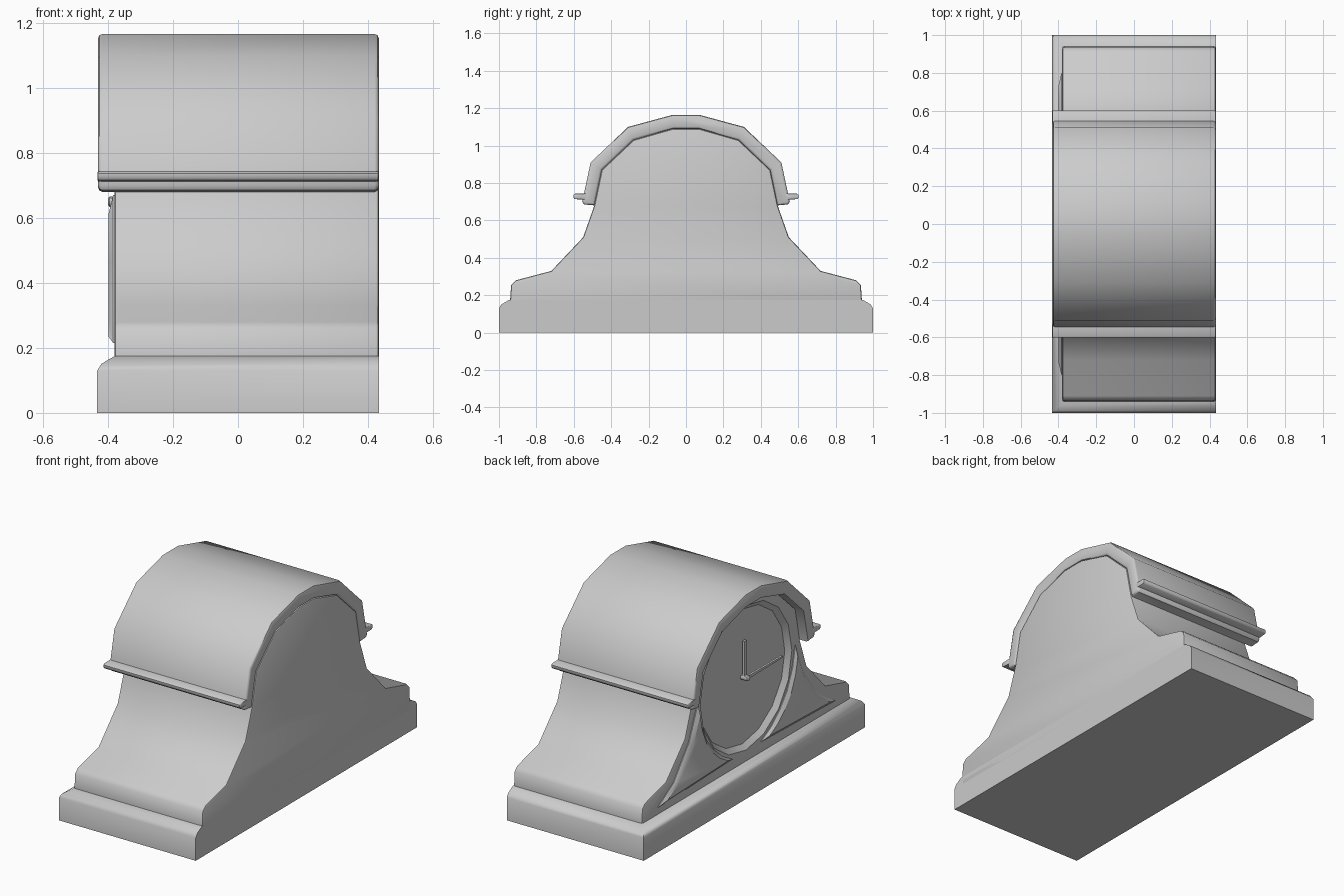
import bpy, bmesh
from math import sin, cos, pi

if "Cube" in bpy.data.objects:
    bpy.data.objects.remove(bpy.data.objects["Cube"])

BACK = 0.433


def loft(name, rings, bevel=0.0, smooth=45):
    """Closed solid through equal-length vertex rings; end-cap rims may be bevelled."""
    bm = bmesh.new()
    rows = [[bm.verts.new(p) for p in ring] for ring in rings]
    for a, b in zip(rows, rows[1:]):
        n = len(a)
        for i in range(n):
            bm.faces.new((a[i], a[(i + 1) % n], b[(i + 1) % n], b[i]))
    caps = [bm.faces.new(rows[0]), bm.faces.new(rows[-1])]
    bmesh.ops.recalc_face_normals(bm, faces=bm.faces[:])
    if bevel:
        rim = list({e for f in caps for e in f.edges})
        bmesh.ops.bevel(bm, geom=rim, offset=bevel, segments=2, profile=0.5,
                        affect='EDGES', clamp_overlap=True)
    mesh = bpy.data.meshes.new(name)
    bm.to_mesh(mesh)
    bm.free()
    ob = bpy.data.objects.new(name, mesh)
    bpy.context.collection.objects.link(ob)
    shade(ob, smooth)
    return ob


def shade(ob, angle):
    bpy.ops.object.select_all(action='DESELECT')
    ob.select_set(True)
    bpy.context.view_layer.objects.active = ob
    bpy.ops.object.shade_smooth_by_angle(angle=angle * pi / 180)


def at_x(profile, x):
    return [(x, y, z) for y, z in profile]


def mirrored(half):
    return half + [(-y, z) for y, z in reversed(half)]


def circle(r, x, n=16, z=0.65):
    return [(x, r * sin(2 * pi * i / n), z + r * cos(2 * pi * i / n)) for i in range(n)]


# Plinth with a stepped, chamfered top, flush at the back
loft("base", [[(-BACK + d, -1 + d, z), (BACK, -1 + d, z), (BACK, 1 - d, z), (-BACK + d, 1 - d, z)]
              for z, d in ((0, 0), (0.13, 0), (0.15, 0.012), (0.165, 0.036), (0.175, 0.055))])

# Bell-shaped case
arch = [(0.49, 0.68), (0.45, 0.87), (0.28, 1.03), (0.07, 1.09)]
case = mirrored([(0.94, 0.12), (0.94, 0.18), (0.935, 0.255), (0.91, 0.28),
                 (0.72, 0.33), (0.55, 0.51)] + arch)
body = loft("case", [at_x(case, -0.38), at_x(case, BACK)], 0.01)

# Round dial recess with sloped rim
cutter = loft("dial_cutter", [circle(0.435, -0.40), circle(0.385, -0.355)])
cutter.hide_render = True
mod = body.modifiers.new("dial_recess", 'BOOLEAN')
mod.operation = 'DIFFERENCE'
mod.solver = 'EXACT'
mod.object = cutter
bpy.context.view_layer.objects.active = body
bpy.ops.object.modifier_apply(modifier=mod.name)
bpy.data.objects.remove(cutter)
shade(body, 40)

# Arched hood with side lips
outer = [(0.07, 1.165), (0.31, 1.10), (0.51, 0.91), (0.545, 0.745), (0.555, 0.70),
         (0.545, 0.685), (0.51, 0.683)]
hood_half = outer[::-1]
hood = mirrored(hood_half) + [(-y, z) for y, z in arch] + arch[::-1]
loft("hood", [at_x(hood, -0.43), at_x(hood, BACK)], 0.012)

# Narrow rails along both hood edges
for s in (1, -1):
    rail = [(s * y, z) for y, z in ((0.53, 0.71), (0.593, 0.714), (0.602, 0.722),
                                    (0.602, 0.737), (0.593, 0.743), (0.53, 0.745))]
    loft("hood_rail", [at_x(rail, -0.432), at_x(rail, BACK)], 0.006)

# Raised corner ornaments beside the dial
corner = [(0.44, 0.67), (0.415, 0.55), (0.365, 0.435), (0.30, 0.355), (0.22, 0.285),
          (0.13, 0.235), (0.80, 0.215), (0.66, 0.30), (0.52, 0.48)]
cy, cz = 0.44, 0.33
for s in (1, -1):
    low = [(s * y, z) for y, z in corner]
    top = [(s * (cy + (y - cy) * 0.82), cz + (z - cz) * 0.82) for y, z in corner]
    loft("corner_ornament", [at_x(low, -0.375), at_x(low, -0.384), at_x(top, -0.399)], smooth=30)

# Hands and hub
hour = [(-0.011, 0.64), (0.011, 0.64), (0.011, 0.86), (-0.011, 0.86)]
minute = [(0.01, 0.641), (0.01, 0.659), (-0.32, 0.655), (-0.32, 0.645)]
loft("hour_hand", [at_x(hour, -0.365), at_x(hour, -0.378)])
loft("minute_hand", [at_x(minute, -0.376), at_x(minute, -0.388)])
loft("hand_hub", [circle(0.016, -0.35, 8), circle(0.016, -0.395, 8), circle(0.010, -0.40, 8)])
